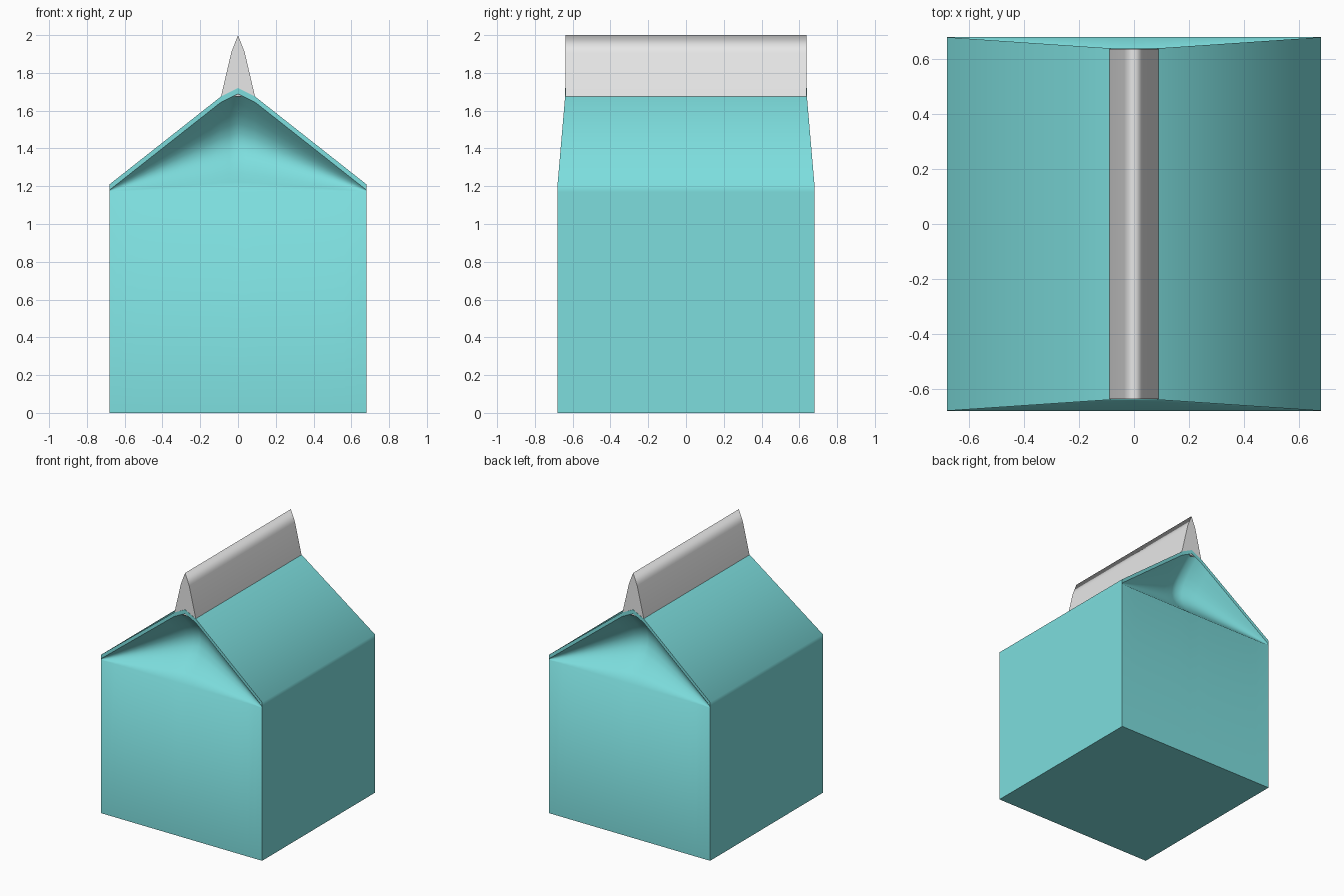
import bpy
import bmesh
import math

if "Cube" in bpy.data.objects:
    bpy.data.objects.remove(bpy.data.objects["Cube"])

W = 0.68          # half width of the carton
FOLD = 1.17       # where the gable panel starts folding in
RIDGE = 0.64      # half length of the ridge


def material(name, color):
    m = bpy.data.materials.new(name)
    m.diffuse_color = (*color, 1)
    m.use_nodes = True
    m.node_tree.nodes["Principled BSDF"].inputs["Base Color"].default_value = m.diffuse_color
    return m


teal = material("teal card", (0.205, 0.73, 0.73))
grey = material("pale grey card", (0.83, 0.83, 0.83))


def finish(name, bm, mat, sharp):
    """Turn a bmesh into a smooth object, with edges chosen by a rule kept sharp."""
    for f in bm.faces:
        f.smooth = True
    for e in bm.edges:
        e.smooth = not sharp(e)
    me = bpy.data.meshes.new(name)
    bm.to_mesh(me)
    bm.free()
    me.materials.append(mat)
    ob = bpy.data.objects.new(name, me)
    bpy.context.collection.objects.link(ob)
    return ob


def mirrored(half):
    return [(-x, z) for x, z in half] + [p for p in reversed(half) if p[0] > 0]


def end_y(x):
    """Distance of the carton end from the centre, drawn in towards the ridge."""
    return W - (W - RIDGE) * min(1, (W - abs(x)) / (W - 0.09))


def roof_z(x):
    x = abs(x)
    if x < 0.09:
        return 1.72 - 0.045 * x / 0.09
    return 1.675 - (1.675 - 1.21) * (x - 0.09) / (W - 0.09)


# Shell: side walls, roof and base
bm = bmesh.new()
prof = mirrored([(W, 0), (W, FOLD), (W, 1.21), (0.09, 1.675), (0, 1.72)])
rings = []
for s in (-1, 1):
    rings.append([bm.verts.new((x, s * (W if z <= 1.21 else RIDGE), z)) for x, z in prof])
n = len(prof)
for i in range(n):
    j = (i + 1) % n
    bm.faces.new((rings[0][i], rings[1][i], rings[1][j], rings[0][j]))
bmesh.ops.recalc_face_normals(bm, faces=bm.faces)
if sum(f.normal.z for f in bm.faces if f.calc_center_median().z > 1.3) < 0:
    bmesh.ops.reverse_faces(bm, faces=bm.faces)
finish("carton_shell", bm, teal,
       lambda e: all(v.co.z < 0.01 for v in e.verts) or e.is_boundary)

# Front and back panels: flat wall, scooped gable fold and thin card rim
ROWS = 10
side = [0.09 + (W - 0.09) * i / 10 for i in range(10, -1, -1)] + [0.045, 0]
xs = [-x for x in side] + [x for x in reversed(side) if x > 0]
for s, name in ((-1, "front_panel"), (1, "back_panel")):
    bm = bmesh.new()
    cols = []
    for x in xs:
        top = roof_z(x) - 0.03
        depth = 0.2 * (1 - abs(x) / W)
        pts = [(W, 0)]
        for r in range(ROWS + 1):
            t = r / ROWS
            y = W + (end_y(x) - W) * t - depth * math.sin(math.pi * t)
            pts.append((y, FOLD + (top - FOLD) * t))
        pts.append((end_y(x), roof_z(x)))
        cols.append([bm.verts.new((x, s * y, z)) for y, z in pts])
    rim = {c[ROWS + 1] for c in cols}
    for a, b in zip(cols, cols[1:]):
        for r in range(ROWS + 2):
            q = (a[r], b[r], b[r + 1], a[r + 1])
            bm.faces.new(q if s < 0 else q[::-1])
    bm.normal_update()
    finish(name, bm, teal, lambda e: all(v in rim for v in e.verts))

# Sealed fin along the ridge
bm = bmesh.new()
fin = mirrored([(0.09, 1.675), (0.035, 1.91), (0, 2.0)])
face = bm.faces.new([bm.verts.new((x, -RIDGE + 0.002, z)) for x, z in fin])
ext = bmesh.ops.extrude_face_region(bm, geom=[face], use_keep_orig=True)
for v in ext["geom"]:
    if isinstance(v, bmesh.types.BMVert):
        v.co.y = RIDGE - 0.002
bmesh.ops.recalc_face_normals(bm, faces=bm.faces)
finish("ridge_fin", bm, grey,
       lambda e: abs(e.verts[0].co.y - e.verts[1].co.y) < 0.01
       or all(v.co.z < 1.68 for v in e.verts))
